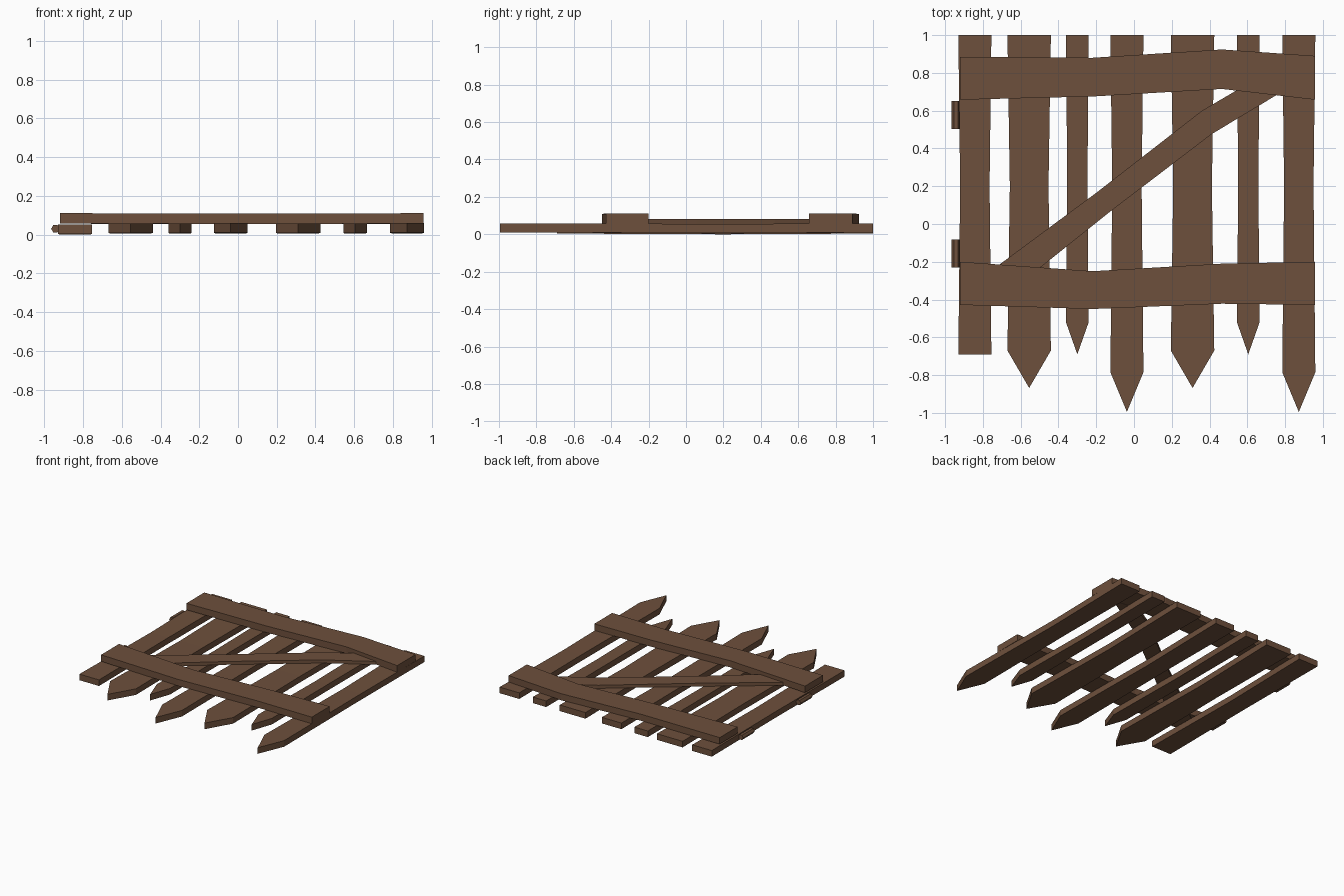
import bpy, bmesh, math

if "Cube" in bpy.data.objects:
    bpy.data.objects.remove(bpy.data.objects["Cube"])

wood = bpy.data.materials.new("weathered_brown_wood")
wood.diffuse_color = (0.155, 0.08, 0.045, 1)
wood.use_nodes = True
wood.node_tree.nodes["Principled BSDF"].inputs["Base Color"].default_value = wood.diffuse_color


def finish(bm, name):
    bmesh.ops.remove_doubles(bm, verts=bm.verts, dist=0.0005)
    bmesh.ops.dissolve_degenerate(bm, edges=bm.edges, dist=0.0005)
    bmesh.ops.recalc_face_normals(bm, faces=bm.faces)
    me = bpy.data.meshes.new(name)
    bm.to_mesh(me)
    bm.free()
    me.materials.append(wood)
    ob = bpy.data.objects.new(name, me)
    bpy.context.collection.objects.link(ob)
    return ob


def board(name, stations, thick):
    """Board from stations of (edge A xy, edge B xy, bottom z)."""
    bm = bmesh.new()
    rings = []
    for a, b, z in stations:
        rings.append([bm.verts.new(p) for p in (
            (*a, z), (*b, z), (*b, z + thick), (*a, z + thick))])
    for r, s in zip(rings, rings[1:]):
        for i in range(4):
            j = (i + 1) % 4
            bm.faces.new((r[i], r[j], s[j], s[i]))
    bm.faces.new(rings[0])
    if stations[-1][0] != stations[-1][1]:
        bm.faces.new(rings[-1])
    return finish(bm, name)


# Upright pickets: left, right, shoulder y, tip y (None = square end), bottom z
pickets = [
    (-0.93, -0.755, -0.69, None, 0.004),
    (-0.67, -0.44, -0.67, -0.868, 0.009),
    (-0.36, -0.24, -0.52, -0.69, 0.009),
    (-0.125, 0.05, -0.785, -0.995, 0.010),
    (0.195, 0.425, -0.67, -0.868, 0.009),
    (0.545, 0.665, -0.52, -0.69, 0.009),
    (0.785, 0.96, -0.785, -0.995, 0.010),
]
for n, (l, r, ys, yt, z) in enumerate(pickets):
    w = (r - l) * 0.055                 # slight waist
    st = [((l, 1.0), (r, 1.0), z),
          ((l + w, 0.2), (r - w, 0.2), z - 0.004),
          ((l, ys), (r, ys), z)]
    if yt is not None:
        m = ((l + r) / 2, yt)
        st.append((m, m, z))
    board(f"picket_{n + 1}", st, 0.049)

# Cross rails, slightly crooked
board("upper_rail", [((-0.92, 0.885), (-0.92, 0.658), 0.058),
                     ((-0.22, 0.88), (-0.22, 0.675), 0.056),
                     ((0.465, 0.924), (0.465, 0.715), 0.056),
                     ((0.957, 0.89), (0.957, 0.658), 0.058)], 0.053)
board("lower_rail", [((-0.92, -0.2), (-0.92, -0.428), 0.058),
                     ((-0.22, -0.25), (-0.22, -0.45), 0.056),
                     ((0.465, -0.21), (0.465, -0.422), 0.056),
                     ((0.957, -0.2), (0.957, -0.428), 0.058)], 0.053)

# Diagonal brace, ends tucked into the rails
board("diagonal_brace", [((-0.76, -0.25), (-0.52, -0.25), 0.055),
                         ((-0.2, 0.165), (-0.14, 0.055), 0.055),
                         ((0.36, 0.6), (0.41, 0.475), 0.055),
                         ((0.59, 0.735), (0.80, 0.71), 0.055)], 0.026)

# Hinge barrels on the left side
for name, y in (("upper_hinge", 0.577), ("lower_hinge", -0.157)):
    bpy.ops.mesh.primitive_cylinder_add(vertices=6, radius=0.022, depth=0.148,
                                        location=(-0.943, y, 0.03),
                                        rotation=(math.pi / 2, math.pi / 6, 0))
    ob = bpy.context.object
    ob.name = name
    ob.data.materials.append(wood)
